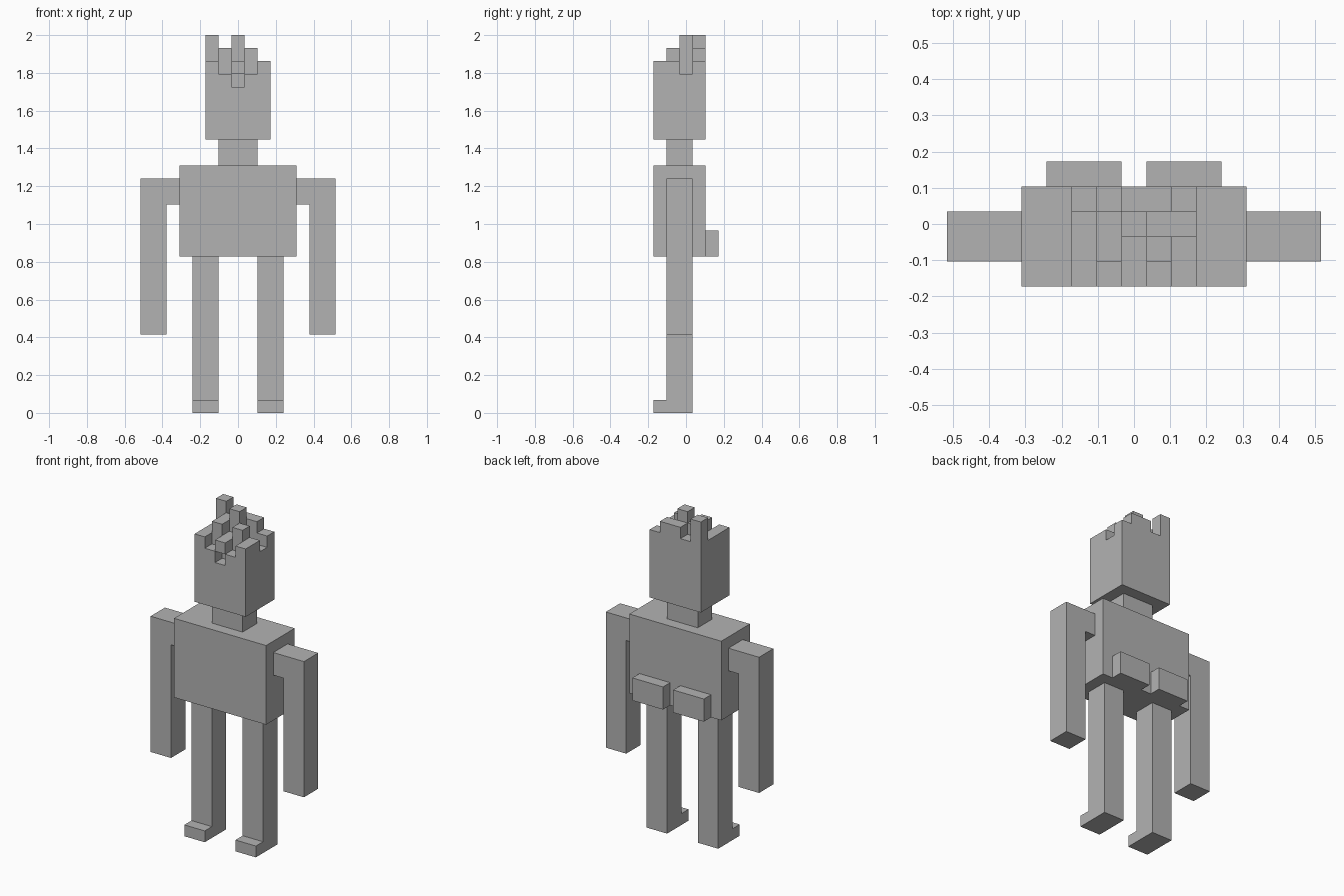
import bpy, bmesh
from mathutils import Vector
from itertools import product

if "Cube" in bpy.data.objects:
    bpy.data.objects.remove(bpy.data.objects["Cube"])

U = 2 / 29  # size of one block

grey = bpy.data.materials.new("plain grey")
grey.use_nodes = True
grey.diffuse_color = (0.45, 0.45, 0.45, 1)
grey.node_tree.nodes["Principled BSDF"].inputs["Base Color"].default_value = grey.diffuse_color


def block(x, y, z):
    """Cells in inclusive ranges; x and y cells sit on whole numbers."""
    return set(product(*(range(a, b + 1) for a, b in (x, y, z))))


def build(name, cells, side=1):
    """Skin a set of cells with only its outer faces, then merge flat areas."""
    bm = bmesh.new()
    for cell in sorted(cells):
        centre = Vector(cell) + Vector((0, 0, 0.5))
        for axis, sign in product(range(3), (-1, 1)):
            n, a, b = Vector(), Vector(), Vector()
            n[axis] = sign
            if tuple(int(c) for c in Vector(cell) + n) in cells:
                continue
            a[(axis + 1) % 3] = 0.5
            b[(axis + 2) % 3] = 0.5 * sign
            mid = centre + n / 2
            corners = (mid - a - b, mid + a - b, mid + a + b, mid - a + b)
            bm.faces.new([bm.verts.new(p * U) for p in corners])
    bmesh.ops.remove_doubles(bm, verts=bm.verts[:], dist=0.001)
    bmesh.ops.dissolve_limit(bm, angle_limit=0.01, verts=bm.verts[:], edges=bm.edges[:])
    if side < 0:
        bmesh.ops.scale(bm, vec=(-1, 1, 1), verts=bm.verts[:])
        bmesh.ops.reverse_faces(bm, faces=bm.faces[:])
    mesh = bpy.data.meshes.new(name)
    bm.to_mesh(mesh)
    bm.free()
    mesh.materials.append(grey)
    bpy.context.collection.objects.link(bpy.data.objects.new(name, mesh))


# Torso and neck
build("torso", block((-4, 4), (-2, 1), (12, 18)))
build("neck", block((-1, 1), (-1, 0), (19, 20)))

# Limbs and seat, once for each side
for label, side in (("left", 1), ("right", -1)):
    build(label + "_arm", block((6, 7), (-1, 0), (6, 17)) | block((5, 5), (-1, 0), (16, 17)), side)
    build(label + "_leg", block((2, 3), (-1, 0), (0, 11)) | block((2, 3), (-2, -2), (0, 0)), side)
    build(label + "_buttock", block((1, 3), (2, 2), (12, 13)), side)

# Head with spiky hair: column tops from the front row to the back row
hair_tops = ((27, 26, 27, 26, 27),
             (27, 28, 27, 28, 27),
             (27, 28, 29, 26, 26),
             (29, 27, 28, 28, 27))
head = set()
for row, tops in enumerate(hair_tops):
    for col, top in enumerate(tops):
        head |= block((col - 2, col - 2), (row - 2, row - 2), (21, top - 1))
head.discard((0, -2, 25))  # gap under the fringe
build("head", head)
